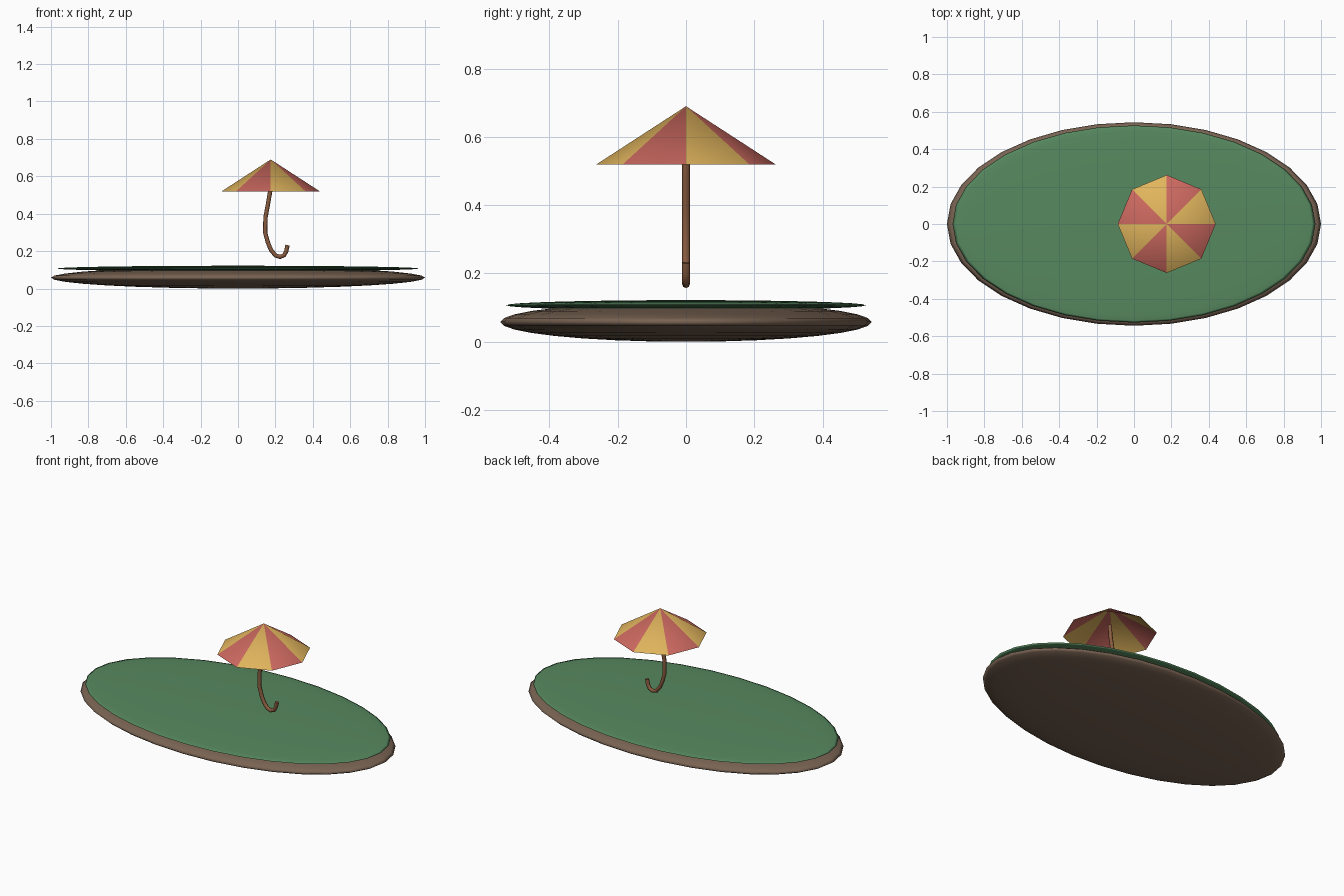
import bpy, bmesh, math
from mathutils import Matrix

if "Cube" in bpy.data.objects:
    bpy.data.objects.remove(bpy.data.objects["Cube"])


def material(name, r, g, b):
    m = bpy.data.materials.new(name)
    m.diffuse_color = (r, g, b, 1)
    m.use_nodes = True
    m.node_tree.nodes["Principled BSDF"].inputs["Base Color"].default_value = m.diffuse_color
    return m


soil = material("soil brown", 0.19, 0.125, 0.085)
grass = material("grass green", 0.095, 0.25, 0.115)
wood = material("handle wood", 0.25, 0.105, 0.05)
yellow = material("canopy yellow", 0.75, 0.46, 0.11)
red = material("canopy red", 0.60, 0.14, 0.115)


def add_mesh(name, bm, mats):
    mesh = bpy.data.meshes.new(name)
    bm.to_mesh(mesh)
    bm.free()
    for m in mats:
        mesh.materials.append(m)
    mesh.shade_smooth()
    obj = bpy.data.objects.new(name, mesh)
    bpy.context.collection.objects.link(obj)
    return obj


def flat_ellipsoid(name, rx, ry, rz, z, mat):
    bm = bmesh.new()
    bmesh.ops.create_uvsphere(bm, u_segments=32, v_segments=16, radius=1)
    bm.transform(Matrix.Translation((0, 0, z)) @ Matrix.Diagonal((rx, ry, rz, 1)))
    return add_mesh(name, bm, [mat])


# Island: flattened soil body with a thin grass cap
flat_ellipsoid("soil_base", 1.0, 0.544, 0.058, 0.058, soil)
flat_ellipsoid("grass_top", 0.97, 0.527, 0.015, 0.107, grass)

# Canopy: open eight-panel cone with alternating colours
CX, R, RIM, APEX = 0.175, 0.262, 0.52, 0.69
bm = bmesh.new()
tip = bm.verts.new((CX, 0, APEX))
rim = [bm.verts.new((CX + R * math.cos(i * math.pi / 4),
                     R * math.sin(i * math.pi / 4), RIM)) for i in range(8)]
for i in range(8):
    face = bm.faces.new((rim[i], rim[(i + 1) % 8], tip))
    face.material_index = i % 2
add_mesh("canopy", bm, [yellow, red])

# Handle: bent shaft ending in a hook, swept as an eight-sided tube
path = [(0.175, 0.58), (0.172, 0.52), (0.160, 0.45), (0.147, 0.38),
        (0.145, 0.30), (0.160, 0.245), (0.176, 0.207), (0.200, 0.177),
        (0.225, 0.169), (0.247, 0.178), (0.258, 0.200), (0.265, 0.232)]
SIDES, TUBE = 8, 0.0115
bm = bmesh.new()
rings = []
for i, (x, z) in enumerate(path):
    x0, z0 = path[max(i - 1, 0)]
    x1, z1 = path[min(i + 1, len(path) - 1)]
    length = math.hypot(x1 - x0, z1 - z0)
    nx, nz = -(z1 - z0) / length, (x1 - x0) / length
    ring = []
    for k in range(SIDES):
        a = 2 * math.pi * k / SIDES
        c, s = TUBE * math.cos(a), TUBE * math.sin(a)
        ring.append(bm.verts.new((x + nx * c, s, z + nz * c)))
    rings.append(ring)
for a, b in zip(rings, rings[1:]):
    for k in range(SIDES):
        j = (k + 1) % SIDES
        bm.faces.new((a[k], a[j], b[j], b[k]))
bm.faces.new(rings[0])
bm.faces.new(rings[-1])
bmesh.ops.recalc_face_normals(bm, faces=bm.faces)
handle = add_mesh("handle", bm, [wood])
bpy.context.view_layer.objects.active = handle
handle.select_set(True)
bpy.ops.object.shade_smooth_by_angle(angle=math.radians(50))
